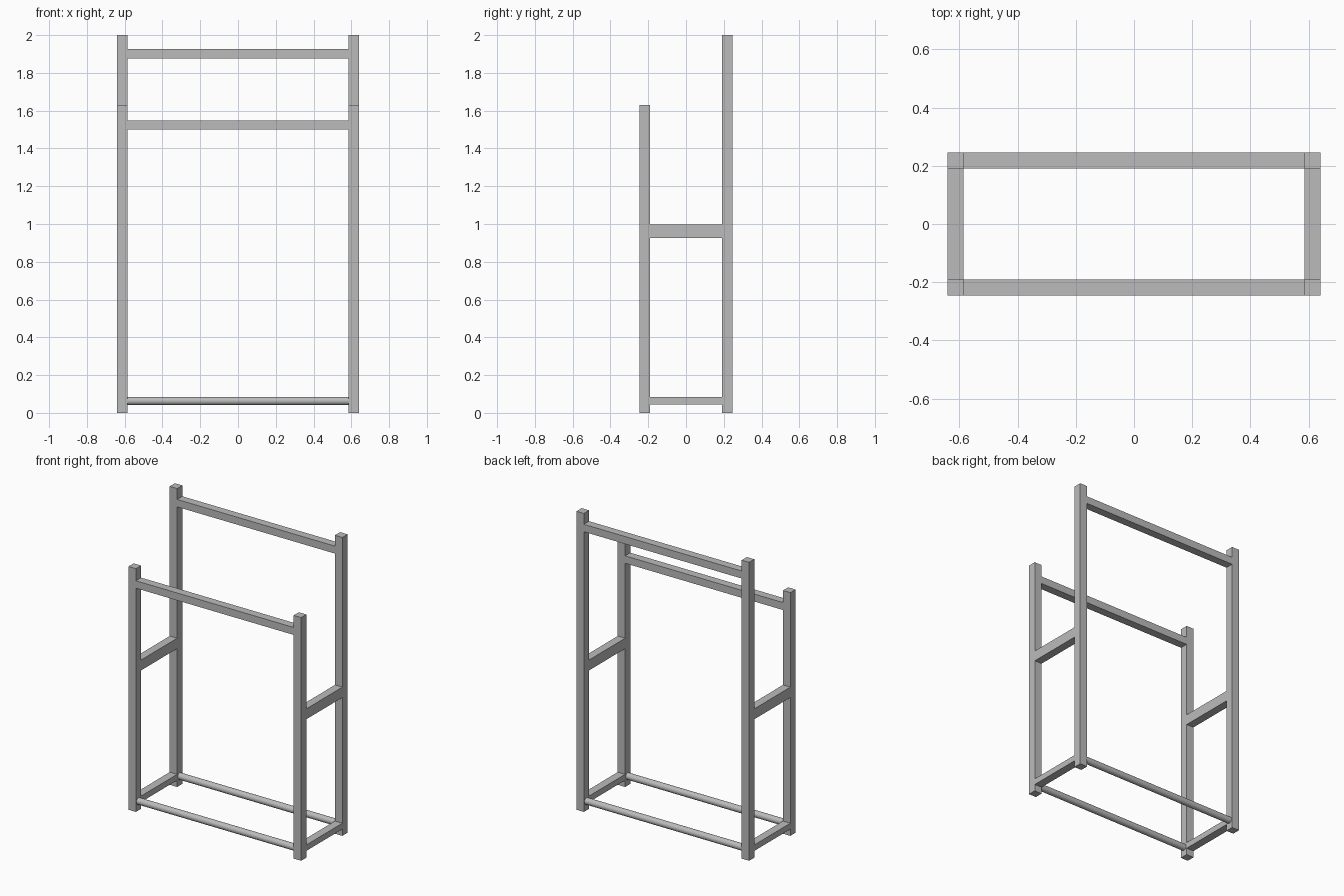
import bpy
import math

cube = bpy.data.objects.get("Cube")
if cube:
    bpy.data.objects.remove(cube, do_unlink=True)

# One plain grey finish
grey = bpy.data.materials.new("grey_metal")
grey.use_nodes = True
colour = (0.5, 0.5, 0.5, 1)
grey.diffuse_color = colour
grey.node_tree.nodes["Principled BSDF"].inputs["Base Color"].default_value = colour

TUBE = 0.055           # width of the square tube
X, Y = 0.6125, 0.2185  # post centres
INNER_X = X - TUBE / 2
INNER_Y = Y - TUBE / 2


def box(name, centre, size):
    bpy.ops.mesh.primitive_cube_add(size=1, location=centre)
    ob = bpy.context.object
    ob.name = name
    ob.scale = size
    bpy.ops.object.transform_apply(location=False, rotation=False, scale=True)
    ob.data.materials.append(grey)


def rod(name, y, z, radius):
    bpy.ops.mesh.primitive_cylinder_add(
        vertices=32, radius=radius, depth=2 * INNER_X,
        location=(0, y, z), rotation=(0, math.pi / 2, 0))
    ob = bpy.context.object
    ob.name = name
    ob.data.materials.append(grey)
    bpy.ops.object.shade_smooth_by_angle()


# Posts and side rails
for side, sx in (("left", 1), ("right", -1)):
    for end, y, height in (("front", -Y, 1.63), ("back", Y, 2.0)):
        box(f"{end}_{side}_post", (sx * X, y, height / 2), (TUBE, TUBE, height))
    box(f"{side}_middle_rail", (sx * X, 0, 0.962), (TUBE, 2 * INNER_Y, 0.07))
    box(f"{side}_bottom_rail", (sx * X, 0, 0.065), (TUBE, 2 * INNER_Y, 0.04))

# Upper cross rails and round lower rods
for end, y, z in (("front", -Y, 1.524), ("back", Y, 1.902)):
    box(f"{end}_top_rail", (0, y, z), (2 * INNER_X, TUBE, 0.05))
    rod(f"{end}_lower_rod", y, 0.063, 0.022)
